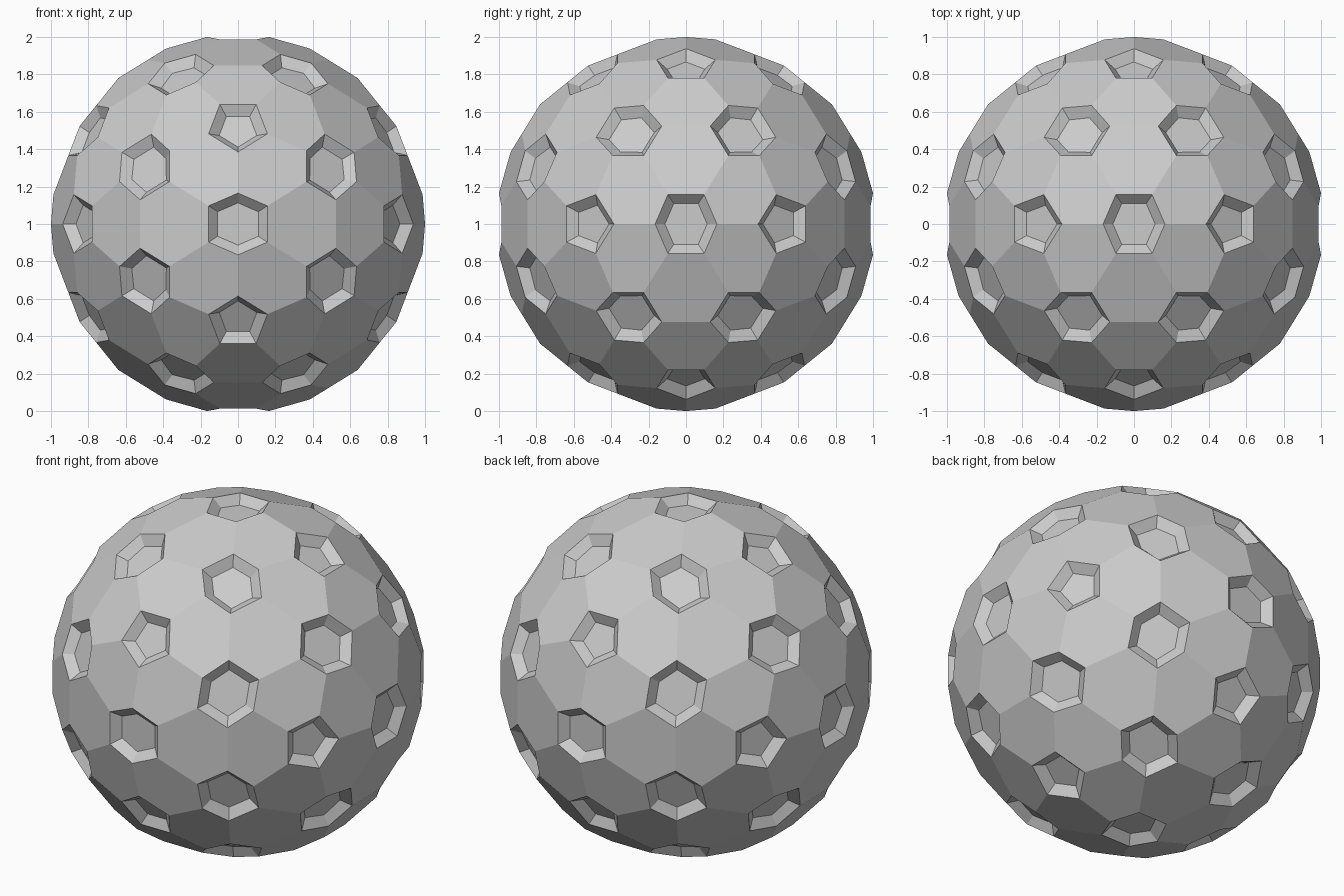
import bpy, bmesh
from math import sqrt, atan2
from itertools import product
from mathutils import Vector

if "Cube" in bpy.data.objects:
    bpy.data.objects.remove(bpy.data.objects["Cube"])

PHI = (1 + sqrt(5)) / 2
CUT = 0.30                    # share of each edge removed at a corner
R = 1.0469                    # radius before the corners are cut
INSET, DEPTH = 0.048, 0.047   # rim width and pocket depth


def cyclic(a, b, c):
    """Every sign and cyclic permutation of a point, scaled to the sphere."""
    pts = set()
    for s in product((1, -1), repeat=3):
        x, y, z = a * s[0], b * s[1], c * s[2]
        pts |= {(x, y, z), (z, x, y), (y, z, x)}
    return [Vector(p).normalized() * R for p in pts]


# Two-frequency geodesic ball: 12 five-way corners and 30 six-way corners
points = cyclic(0, PHI, 1) + cyclic(1, 0, 0) + cyclic(1, PHI, 1 / PHI)
base = bmesh.new()
for p in points:
    base.verts.new(p)
bmesh.ops.convex_hull(base, input=base.verts[:])
base.verts.index_update()

# Cut every corner: two new points on each edge
bm = bmesh.new()
new = {}
for e in base.edges:
    for v in e.verts:
        w = e.other_vert(v)
        new[v.index, w.index] = bm.verts.new(v.co.lerp(w.co, CUT))

# Each triangle becomes a flat hexagonal panel
for f in base.faces:
    ids = [v.index for v in f.verts]
    ring = []
    for a, b in zip(ids, ids[1:] + ids[:1]):
        ring += [new[a, b], new[b, a]]
    bm.faces.new(ring)

# Each corner becomes a pentagon or hexagon cap
caps = []
for v in base.verts:
    n = v.co.normalized()
    u = n.orthogonal().normalized()
    t = n.cross(u)
    ring = [new[v.index, e.other_vert(v).index] for e in v.link_edges]
    ring.sort(key=lambda q: atan2(q.co.dot(t), q.co.dot(u)))
    caps.append(bm.faces.new(ring))
base.free()

bmesh.ops.recalc_face_normals(bm, faces=bm.faces[:])
bm.normal_update()

# Sink the caps as bevelled pockets
bmesh.ops.inset_individual(bm, faces=caps, thickness=INSET, depth=-DEPTH,
                           use_even_offset=True)
bmesh.ops.translate(bm, verts=bm.verts[:], vec=(0, 0, 1))

mesh = bpy.data.meshes.new("dimpled_ball")
bm.to_mesh(mesh)
bm.free()
bpy.context.collection.objects.link(bpy.data.objects.new("dimpled_ball", mesh))
